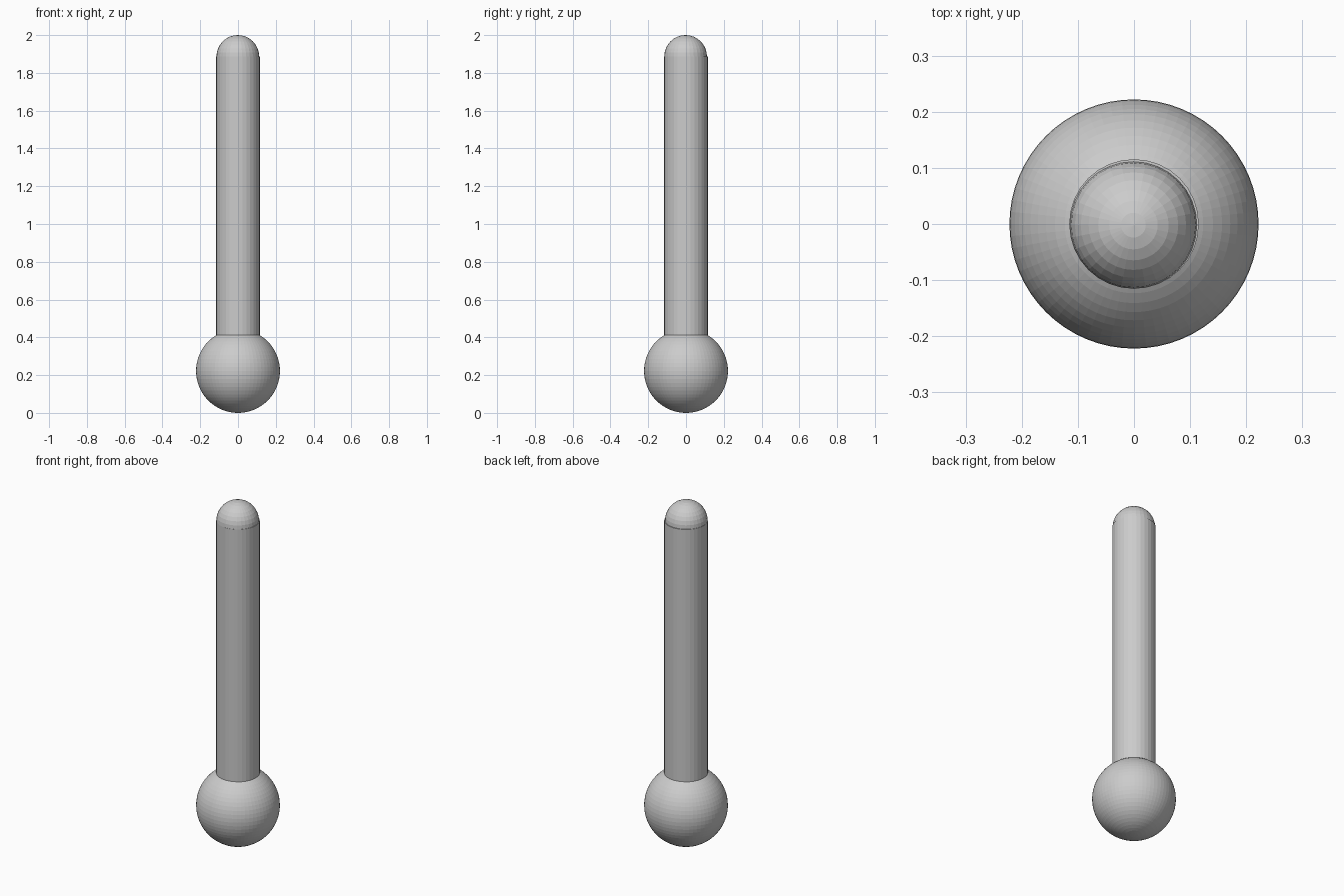
import bpy

if "Cube" in bpy.data.objects:
    bpy.data.objects.remove(bpy.data.objects["Cube"])

BULB_R, TUBE_R, CAP_R = 0.222, 0.1155, 0.113
CAP_Z = 2.0 - CAP_R


def ball(name, radius, location, segments, rings):
    bpy.ops.mesh.primitive_uv_sphere_add(segments=segments, ring_count=rings,
                                         radius=radius, location=location)
    bpy.context.object.name = name


# Round bulb at the base
ball("bulb", BULB_R, (0, 0, BULB_R), 64, 32)

# Straight faceted tube, rising from inside the bulb
bottom = BULB_R
bpy.ops.mesh.primitive_cylinder_add(vertices=32, radius=TUBE_R,
                                    depth=CAP_Z - bottom,
                                    location=(0, 0, (CAP_Z + bottom) / 2))
bpy.context.object.name = "tube"

# Rounded end, slightly narrower than the tube
ball("tube_cap", CAP_R, (-0.001, -0.002, CAP_Z), 32, 16)
